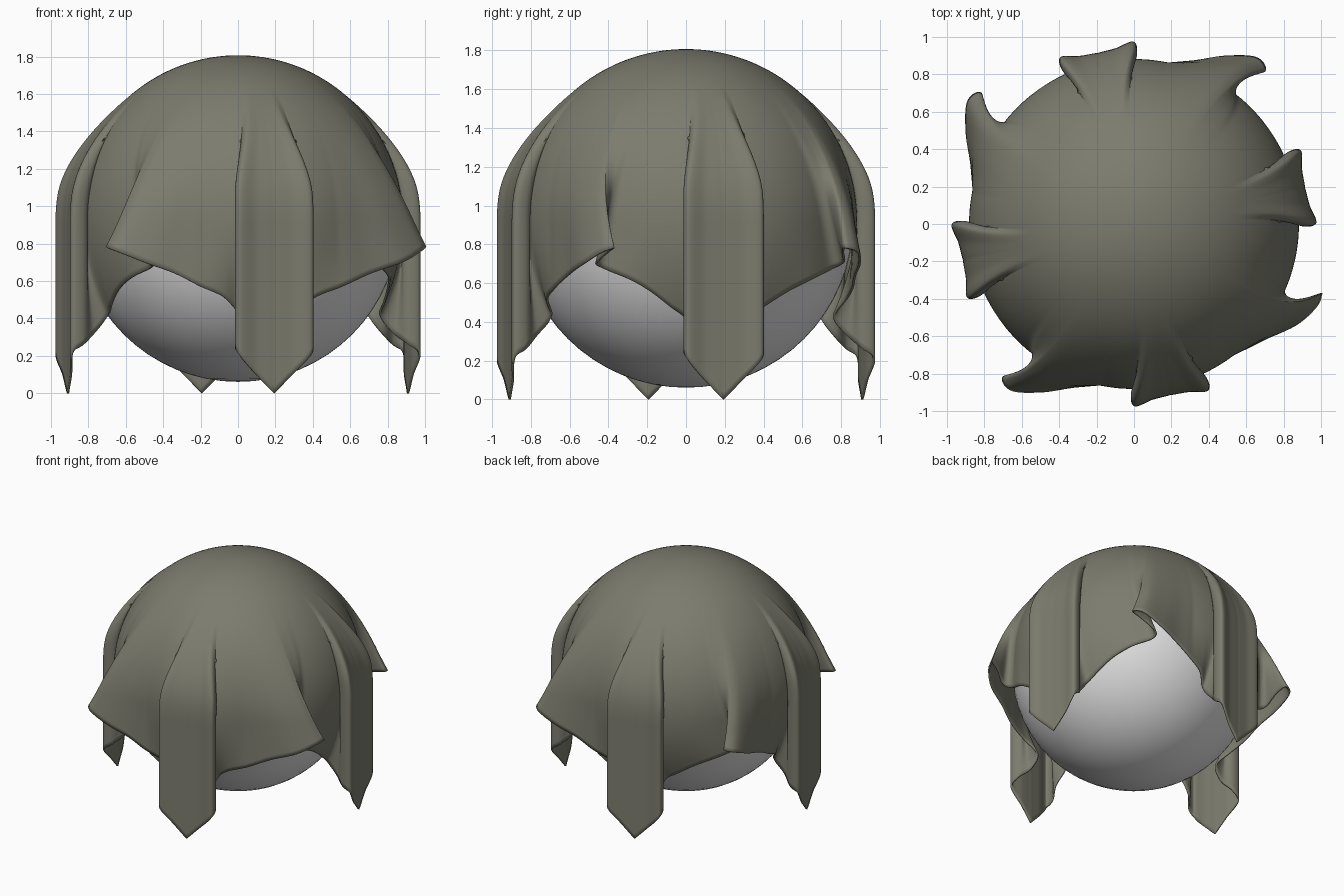
import bpy, bmesh, math
from mathutils import Vector

if "Cube" in bpy.data.objects:
    bpy.data.objects.remove(bpy.data.objects["Cube"])

ZC, R = 0.925, 0.882          # ball centre height, cloth radius over the ball
BALL_R = 0.864
CORNER = 12                   # direction of the first cloth corner (degrees)
SUB, ROWS = 8, 60


def material(name, col):
    m = bpy.data.materials.new(name)
    m.diffuse_color = (*col, 1)
    m.use_nodes = True
    m.node_tree.nodes["Principled BSDF"].inputs["Base Color"].default_value = m.diffuse_color
    return m


def smooth(lo, hi, x):
    t = min(1, max(0, (x - lo) / (hi - lo)))
    return t * t * (3 - 2 * t)


# One side of the hem, corner to corner: (angle, radius, height)
HEM = [(0, .935, 0), (6, .945, .10), (11.8, .975, .21), (13, .91, .26),
       (10.5, .83, .32), (12, .765, .41), (19, .79, .48), (28, .83, .56),
       (37, .865, .62), (46, .885, .67), (47, .94, .70), (41.5, 1.0, .755),
       (37.5, 1.065, .78), (38.3, 1.1, .78), (42, 1.105, .76), (49, 1.03, .70),
       (57, .94, .64), (65, .885, .57), (73, .83, .51), (78, .765, .42),
       (79.5, .83, .33), (77, .91, .26), (78.2, .975, .21), (84, .945, .10),
       (90, .935, 0)]


def hem_side(flip):
    """Smooth curve through the hem points, optionally with the pleat leaning the other way."""
    pts = [Vector(p) for p in HEM]
    if flip:
        pts = [Vector((90 - p.x, p.y, p.z)) for p in reversed(pts)]
        for p in pts:
            p.x += 6 * math.sin(math.radians(2 * p.x)) ** 4
            p.y = min(p.y, 1.075)
    pts = [2 * pts[0] - pts[1]] + pts + [2 * pts[-1] - pts[-2]]
    out = []
    for i in range(1, len(pts) - 2):
        a, b, c, d = pts[i - 1:i + 3]
        for k in range(SUB):
            t = k / SUB
            out.append(0.5 * (2 * b + (c - a) * t + (2 * a - 5 * b + 4 * c - d) * t ** 2
                              + (3 * b - a - 3 * c + d) * t ** 3))
    return out + [pts[-2]]


def columns():
    """All hem columns: flat-cloth angle, hem angle, hem radius, hem height, pleat weight."""
    cols = []
    for q in range(4):
        side = hem_side(q == 3)
        xyz = [Vector((p.y * math.cos(math.radians(p.x)), p.y * math.sin(math.radians(p.x)), p.z))
               for p in side]
        acc = [0]
        for a, b in zip(xyz, xyz[1:]):
            acc.append(acc[-1] + (b - a).length)
        for p, s in list(zip(side, acc))[:-1]:
            flat = 45 + math.degrees(math.atan(2 * s / acc[-1] - 1))
            w = smooth(13, 24, min(p.x, 90 - p.x))
            base = CORNER + 90 * q
            cols.append((base + flat, base + p.x, p.y, p.z, w))
    return cols


def cloth_point(col, v):
    flat, ang, rh, zh, w = col
    quarter = R * math.pi / 2
    s = v * (quarter + ZC - zh)
    if s < quarter:
        r, z = R * math.sin(s / R), ZC + R * math.cos(s / R)
    else:
        r, z = R, ZC - (s - quarter)
    # corner tabs stand off early, side pleats flare gradually like a tent
    tab = 1 - smooth(1.05, 1.65, z)
    pleat = min(1, max(0, (1.72 - z) / (1.72 - zh))) ** 2
    f = tab * (1 - w) + pleat * w
    if rh > R:
        r += (rh - R) * f
    elif z < ZC:
        r += (rh - R) * ((ZC - z) / (ZC - zh)) ** 2
    a = math.radians(flat + (ang - flat) * f)
    return (r * math.cos(a), r * math.sin(a), z)


# Draped cloth
bm = bmesh.new()
cols = columns()
pole = bm.verts.new((0, 0, ZC + R))
grid = [[bm.verts.new(cloth_point(c, j / ROWS)) for c in cols] for j in range(1, ROWS + 1)]
n = len(cols)
for i in range(n):
    k = (i + 1) % n
    bm.faces.new((pole, grid[0][i], grid[0][k]))
    for up, dn in zip(grid, grid[1:]):
        bm.faces.new((up[i], dn[i], dn[k], up[k]))
me = bpy.data.meshes.new("draped_cloth")
bm.to_mesh(me)
bm.free()
cloth = bpy.data.objects.new("draped_cloth", me)
bpy.context.collection.objects.link(cloth)
me.materials.append(material("olive_grey_cloth", (0.2, 0.2, 0.157)))
for p in me.polygons:
    p.use_smooth = True
sol = cloth.modifiers.new("thickness", 'SOLIDIFY')
sol.thickness = 0.012
sol.offset = -1

# Ball under the cloth
bpy.ops.mesh.primitive_uv_sphere_add(segments=64, ring_count=32, radius=BALL_R, location=(0, 0, ZC))
ball = bpy.context.object
ball.name = "ball"
ball.data.materials.append(material("light_grey_ball", (0.75, 0.75, 0.75)))
bpy.ops.object.shade_smooth()
